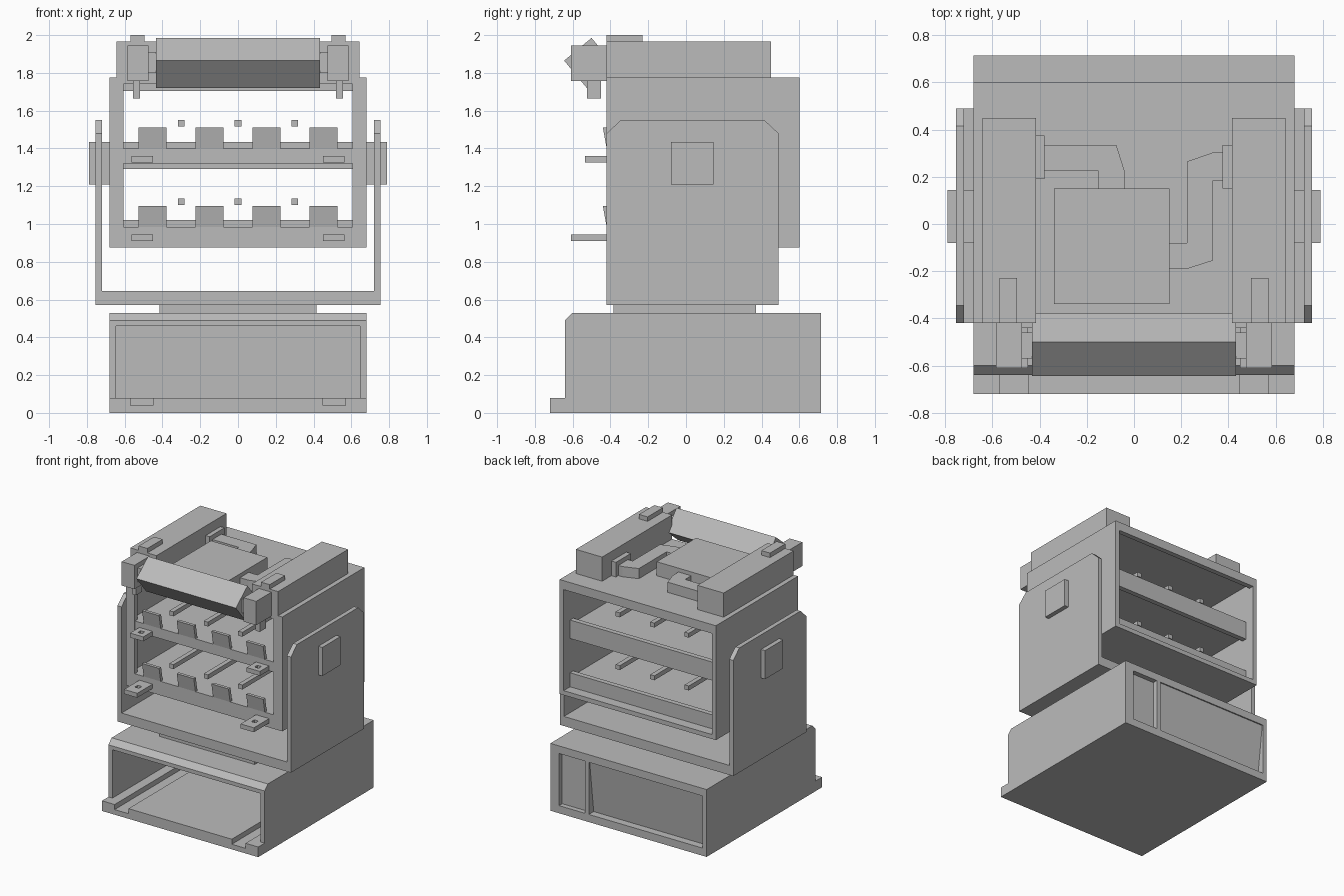
import bpy
import bmesh

cube = bpy.data.objects.get("Cube")
if cube:
    bpy.data.objects.remove(cube, do_unlink=True)

grey = bpy.data.materials.new("plain grey")
grey.use_nodes = True
colour = (0.5, 0.5, 0.5, 1)
grey.diffuse_color = colour
grey.node_tree.nodes["Principled BSDF"].inputs["Base Color"].default_value = colour


def prism(name, profile, lo, hi, axis="x"):
    """Extrude a closed profile along x (points are y, z) or z (points are x, y)."""
    bm = bmesh.new()
    place = (lambda p: (lo, *p)) if axis == "x" else (lambda p: (*p, lo))
    face = bm.faces.new([bm.verts.new(place(p)) for p in profile])
    grown = bmesh.ops.extrude_face_region(bm, geom=[face])["geom"]
    shift = (hi - lo, 0, 0) if axis == "x" else (0, 0, hi - lo)
    bmesh.ops.translate(bm, vec=shift, verts=[g for g in grown if isinstance(g, bmesh.types.BMVert)])
    bmesh.ops.recalc_face_normals(bm, faces=bm.faces)
    mesh = bpy.data.meshes.new(name)
    bm.to_mesh(mesh)
    bm.free()
    mesh.materials.append(grey)
    obj = bpy.data.objects.new(name, mesh)
    bpy.context.collection.objects.link(obj)
    return obj


def box(name, x, y, z):
    return prism(name, [(y[0], z[0]), (y[1], z[0]), (y[1], z[1]), (y[0], z[1])], x[0], x[1])


def both(name, x, y, z):
    """A box and its mirror image across x = 0."""
    return [box("left_" + name, x, y, z),
            box("right_" + name, (-x[1], -x[0]), y, z)]


def cut(target, cutter):
    """Subtract the cutter and discard it."""
    cutter.hide_render = True
    mod = target.modifiers.new("cut", "BOOLEAN")
    mod.operation = "DIFFERENCE"
    mod.solver = "EXACT"
    mod.object = cutter
    bpy.context.view_layer.update()
    graph = bpy.context.evaluated_depsgraph_get()
    mesh = bpy.data.meshes.new_from_object(target.evaluated_get(graph))
    target.modifiers.clear()
    target.data = mesh
    bpy.data.objects.remove(cutter, do_unlink=True)


# Base housing: front lip, chamfer, open bay and floor channels
base = prism("base", [(-0.72, 0), (0.715, 0), (0.715, 0.53), (-0.6, 0.53),
                      (-0.64, 0.49), (-0.64, 0.08), (-0.72, 0.08)], -0.68, 0.68)
cut(base, box("bay", (-0.645, 0.645), (-0.9, 0.62), (0.08, 0.46)))
for channel in both("channel", (0.45, 0.57), (-0.9, 0.61), (0.04, 0.2)):
    cut(base, channel)
# Back recesses: a narrow one and a wide one with a sloping panel
cut(base, box("recess", (0.38, 0.605), (0.675, 0.9), (0.06, 0.47)))
cut(base, prism("recess", [(0.655, 0.06), (0.9, 0.06), (0.9, 0.47), (0.705, 0.47)], -0.645, 0.345))
box("turntable", (-0.415, 0.415), (-0.385, 0.37), (0.53, 0.57))

# Cradle: floor, chamfered side plates and pivots
box("cradle_floor", (-0.72, 0.72), (-0.42, 0.49), (0.57, 0.645))
plate = [(-0.42, 0.57), (0.49, 0.57), (0.49, 1.48), (0.415, 1.55), (-0.345, 1.55), (-0.42, 1.48)]
prism("left_cradle_plate", plate, 0.72, 0.755)
prism("right_cradle_plate", plate, -0.755, -0.72)
both("pivot", (0.68, 0.79), (-0.08, 0.145), (1.21, 1.435))

# Rack shell, open at front and back
front, back = -0.42, 0.6
both("rack_wall", (0.645, 0.68), (front, back), (0.875, 1.775))
box("rack_roof", (-0.645, 0.645), (front, back), (1.74, 1.775))
box("rack_floor", (-0.645, 0.645), (front, back), (0.875, 0.91))
box("rack_back_lip", (-0.645, 0.645), (0.56, back), (1.705, 1.74))
both("front_post", (0.605, 0.645), (front, -0.385), (0.91, 1.74))
box("front_sill", (-0.605, 0.605), (front, -0.385), (0.91, 0.985))

# Two shelf levels with back bars, divider rods, clips and drilled tabs
for level, z, reach in (("lower", 0.985, -0.61), ("upper", 1.4, -0.535)):
    box(level + "_shelf", (-0.645, 0.645), (-0.419, 0.5), (z - 0.08, z))
    box(level + "_back_bar", (-0.645, 0.645), (0.48, 0.52), (z - 0.11, z + 0.035))
    for i in (-1, 0, 1):
        box(level + "_rod", (0.3 * i - 0.018, 0.3 * i + 0.018), (-0.4, 0.42), (z + 0.115, z + 0.15))
    for i in range(4):
        x = -0.453 + 0.302 * i
        prism(level + "_clip", [(-0.42, z), (-0.44, z + 0.11), (-0.415, z + 0.11), (-0.395, z)],
              x - 0.074, x + 0.074)
    low = 0.91 if level == "lower" else 1.325
    for tab, side in zip(both(level + "_tab", (0.45, 0.565), (reach, front), (low, low + 0.035)), (1, -1)):
        x, y = side * 0.508, (reach + front) / 2
        cut(tab, box("hole", (x - 0.018, x + 0.018), (y - 0.018, y + 0.018), (low - 0.1, low + 0.1)))

# Roof side blocks with arms for the front bar
both("roof_block", (0.415, 0.643), (-0.42, 0.45), (1.775, 1.965))
both("roof_tab", (0.495, 0.57), (-0.42, -0.23), (1.965, 2.0))
both("arm", (0.475, 0.585), (-0.61, -0.42), (1.757, 1.945))
both("arm_pin", (0.43, 0.475), (-0.57, -0.46), (1.8, 1.91))
both("arm_tab", (0.52, 0.557), (-0.525, -0.45), (1.665, 1.757))
prism("front_bar", [(-0.645, 1.865), (-0.5, 1.985), (-0.38, 1.84), (-0.525, 1.72)], -0.433, 0.433)

# Roof unit with two flat ducts
box("roof_unit", (-0.34, 0.15), (-0.34, 0.15), (1.775, 1.885))
prism("right_duct", [(-0.38, 0.335), (-0.075, 0.335), (-0.04, 0.225), (-0.04, 0.15),
                     (-0.15, 0.15), (-0.15, 0.225), (-0.38, 0.225)], 1.775, 1.855, "z")
prism("left_duct", [(0.375, 0.305), (0.34, 0.305), (0.225, 0.265), (0.225, -0.08), (0.15, -0.08),
                    (0.15, -0.19), (0.225, -0.19), (0.335, -0.155), (0.335, 0.185), (0.375, 0.185)],
      1.775, 1.855, "z")
box("right_duct_collar", (-0.415, -0.38), (0.19, 0.375), (1.775, 1.89))
box("left_duct_collar", (0.375, 0.415), (0.15, 0.335), (1.775, 1.89))
